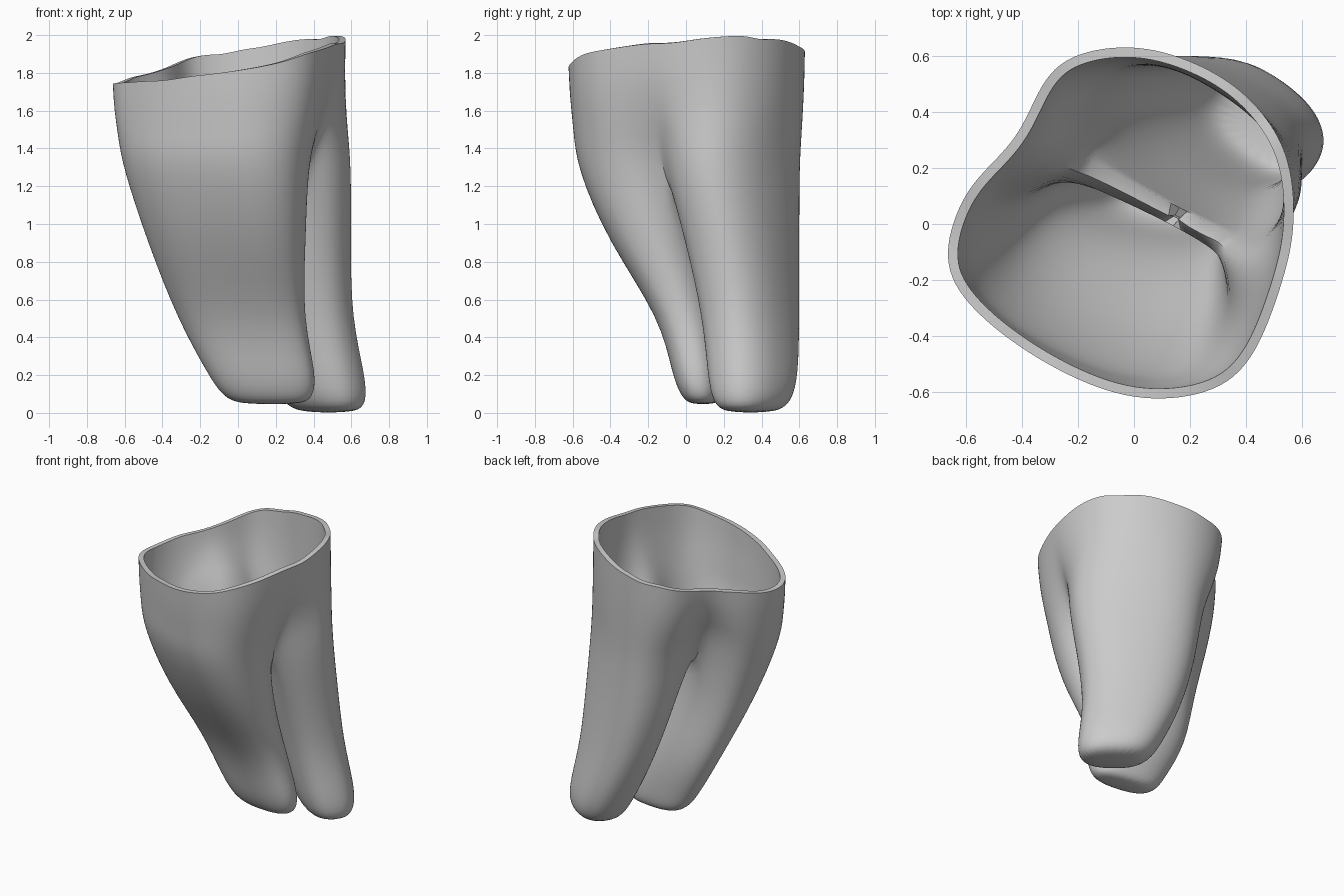
import bpy
import bmesh
import math
import random
from mathutils import Vector

random.seed(4)
if "Cube" in bpy.data.objects:
    bpy.data.objects.remove(bpy.data.objects["Cube"], do_unlink=True)

SIDES = 24                 # points around each root
FIRST, LAST = 3, 9         # the arc of each root that faces the other one


def oval(bm, cx, cy, z, a, b, angle):
    """Ring of vertices on a turned, slightly squared oval."""
    turn = math.radians(angle)
    ring = []
    for i in range(SIDES):
        t = math.tau * i / SIDES
        c, s = math.cos(t), math.sin(t)
        u = a * math.copysign(abs(c) ** 0.85, c)
        v = b * math.copysign(abs(s) ** 0.85, s)
        x = cx + u * math.cos(turn) - v * math.sin(turn)
        y = cy + u * math.sin(turn) + v * math.cos(turn)
        ring.append(bm.verts.new((x, y, z)))
    return ring


def loft(bm, lower, upper):
    """Band of quads between two rings of equal length."""
    n = len(lower)
    for i in range(n):
        j = (i + 1) % n
        bm.faces.new((lower[i], lower[j], upper[j], upper[i]))


def smooth_loop(points, steps):
    """Closed curve through a few control points."""
    pts = [Vector(p) for p in points]
    n = len(pts)
    out = []
    for i in range(n):
        p0, p1, p2, p3 = (pts[(i + k) % n] for k in (-1, 0, 1, 2))
        for s in range(steps):
            t = s / steps
            out.append(0.5 * (2 * p1 + (p2 - p0) * t
                              + (2 * p0 - 5 * p1 + 4 * p2 - p3) * t ** 2
                              + (3 * p1 - p0 - 3 * p2 + p3) * t ** 3))
    return out


bm = bmesh.new()

# Root sections from the tip to the fork: centre x, y, height, half axes, turn
front_root = [
    (0.18, 0.09, 0.045, 0.16, 0.06, -6),
    (0.16, 0.09, 0.08, 0.24, 0.11, -6),
    (0.13, 0.07, 0.2, 0.29, 0.14, -6),
    (0.01, 0.05, 0.5, 0.34, 0.17, -12),
    (-0.06, -0.12, 0.9, 0.43, 0.26, -18),
    (-0.12, -0.20, 1.3, 0.51, 0.33, -24),
]
back_root = [
    (0.48, 0.34, 0.0, 0.16, 0.10, 142),
    (0.46, 0.35, 0.05, 0.24, 0.17, 142),
    (0.41, 0.355, 0.2, 0.28, 0.20, 144),
    (0.30, 0.345, 0.5, 0.32, 0.21, 149),
    (0.23, 0.30, 0.9, 0.39, 0.245, 150),
    (0.20, 0.25, 1.3, 0.44, 0.27, 145),
]
a_rings = [oval(bm, *row) for row in front_root]
b_rings = [oval(bm, *row) for row in back_root]
a_top, b_top = a_rings[-1], b_rings[-1]

# Shared ridge where the two roots meet, arched higher at its left end
span = LAST - FIRST
for i in range(span + 1):
    a, b = a_top[FIRST + i], b_top[LAST - i]
    k = 2 * i / span - 1
    a.co = (a.co + b.co) / 2
    a.co.z = 1.23 + 0.14 * k ** 2 + 0.07 * k
    b_top[LAST - i] = a
    bm.verts.remove(b)
for v in (a_top[LAST + 1], b_top[FIRST - 1]):
    v.co.z += 0.07

# Root walls and closed tips
for rings in (a_rings, b_rings):
    for lower, upper in zip(rings, rings[1:]):
        loft(bm, lower, upper)
    bm.faces.new(list(reversed(rings[0])))

# Crown: the outer arcs of both roots joined into one loop
outer = SIDES - span
base = [a_top[(LAST + i) % SIDES] for i in range(outer)]
base += [b_top[(LAST + i) % SIDES] for i in range(outer)]
outline = [(-0.42, 0.31), (-0.61, 0.09), (-0.655, -0.19), (-0.39, -0.45),
           (0.0, -0.62), (0.36, -0.55), (0.53, -0.20), (0.57, 0.08),
           (0.51, 0.32), (0.32, 0.52), (0.02, 0.63), (-0.27, 0.57)]
rim = smooth_loop(outline, len(base) // len(outline))
previous = base
for t in (0.35, 0.7, 1.0):
    ring = []
    for v, p in zip(base, rim):
        ease = math.sin(t * math.pi / 2)       # walls swell towards the rim
        z_rim = 1.87 + 0.18 * p.x + 0.08 * p.y
        if t == 1.0:
            z_rim += random.uniform(-0.012, 0.012)
        xy = v.co.xy.lerp(p, ease)
        ring.append(bm.verts.new((xy.x, xy.y, v.co.z + (z_rim - v.co.z) * t)))
    loft(bm, previous, ring)
    previous = ring

mesh = bpy.data.meshes.new("two_root_shell")
bm.to_mesh(mesh)
bm.free()
shell = bpy.data.objects.new("two_root_shell", mesh)
bpy.context.collection.objects.link(shell)

# Plain grey material
grey = bpy.data.materials.new("plain_grey")
grey.use_nodes = True
colour = (0.6, 0.6, 0.6, 1.0)
grey.diffuse_color = colour
grey.node_tree.nodes["Principled BSDF"].inputs["Base Color"].default_value = colour
mesh.materials.append(grey)

# Rounded surface with a thin wall
bpy.ops.object.select_all(action="DESELECT")
shell.select_set(True)
bpy.context.view_layer.objects.active = shell
sub = shell.modifiers.new("round", "SUBSURF")
sub.levels = sub.render_levels = 2
wall = shell.modifiers.new("wall", "SOLIDIFY")
wall.thickness = 0.035
wall.offset = -1
for name in ("round", "wall"):
    bpy.ops.object.modifier_apply(modifier=name)
bpy.ops.object.shade_smooth_by_angle(angle=math.radians(40))
